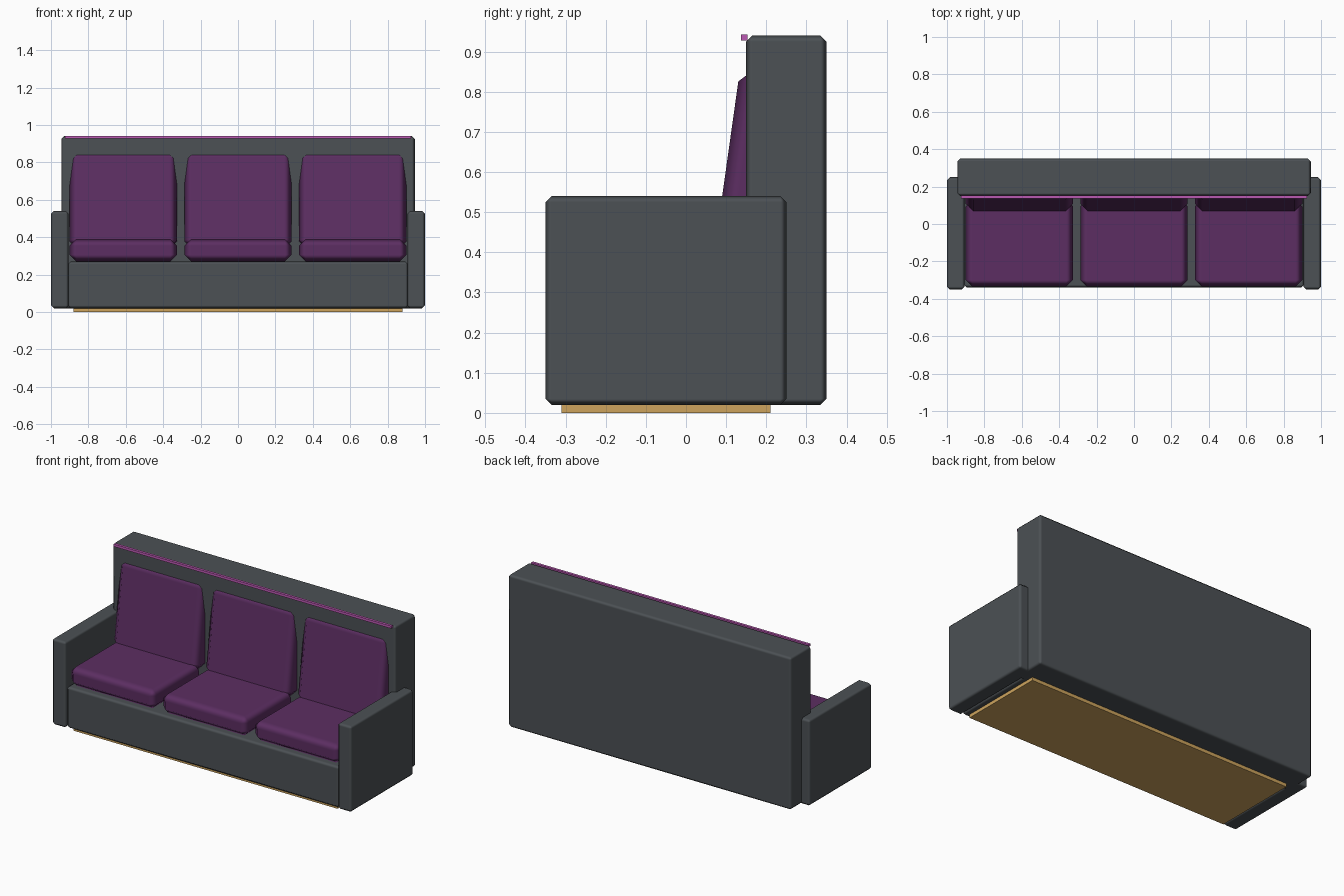
import bpy, math

if "Cube" in bpy.data.objects:
    bpy.data.objects.remove(bpy.data.objects["Cube"])


def make_material(name, rgb):
    m = bpy.data.materials.new(name)
    m.diffuse_color = (*rgb, 1.0)
    m.use_nodes = True
    m.node_tree.nodes["Principled BSDF"].inputs["Base Color"].default_value = m.diffuse_color
    return m


GREY = make_material("charcoal_fabric", (0.072, 0.082, 0.090))
PURPLE = make_material("purple_fabric", (0.107, 0.027, 0.122))
GOLD = make_material("gold", (0.61, 0.37, 0.11))
PINK = make_material("pink_piping", (0.50, 0.10, 0.45))


def box(name, center, size, mat, bevel=0.0, tilt=0.0):
    """Box with chamfered, softly shaded edges, tilted about x."""
    bpy.ops.mesh.primitive_cube_add(size=1)
    ob = bpy.context.object
    ob.name = name
    ob.scale = size
    bpy.ops.object.transform_apply(location=False, rotation=False, scale=True)
    ob.location = center
    ob.rotation_euler.x = tilt
    ob.data.materials.append(mat)
    if bevel:
        bpy.ops.object.shade_smooth()
        mod = ob.modifiers.new("edge", 'BEVEL')
        mod.width = bevel
        mod.segments = 1
        mod.harden_normals = True
    return ob


def span(name, x, y, z, mat, bevel=0.0):
    """Box from its lower and upper limits on each axis."""
    lims = (x, y, z)
    return box(name, [(a + b) / 2 for a, b in lims],
               [b - a for a, b in lims], mat, bevel)


# Frame
span("plinth", (-0.88, 0.88), (-0.31, 0.21), (0.0, 0.03), GOLD)
span("seat_base", (-0.91, 0.91), (-0.34, 0.20), (0.02, 0.27), GREY, 0.015)
span("backrest", (-0.945, 0.945), (0.15, 0.35), (0.02, 0.94), GREY, 0.015)
span("left_arm", (-1.0, -0.905), (-0.35, 0.25), (0.02, 0.54), GREY, 0.015)
span("right_arm", (0.905, 1.0), (-0.35, 0.25), (0.02, 0.54), GREY, 0.015)

# Piping along the top of the backrest
span("top_piping", (-0.925, 0.925), (0.137, 0.153), (0.927, 0.942), PINK)

# Three seat cushions, each with a leaning back cushion
for side, x in (("left", -0.613), ("middle", 0.0), ("right", 0.613)):
    span(side + "_seat_cushion", (x - 0.287, x + 0.287), (-0.335, 0.13),
         (0.27, 0.39), PURPLE, 0.036)
    box(side + "_back_cushion", (x, 0.169, 0.598), (0.574, 0.14, 0.52),
        PURPLE, 0.04, math.radians(-8))
